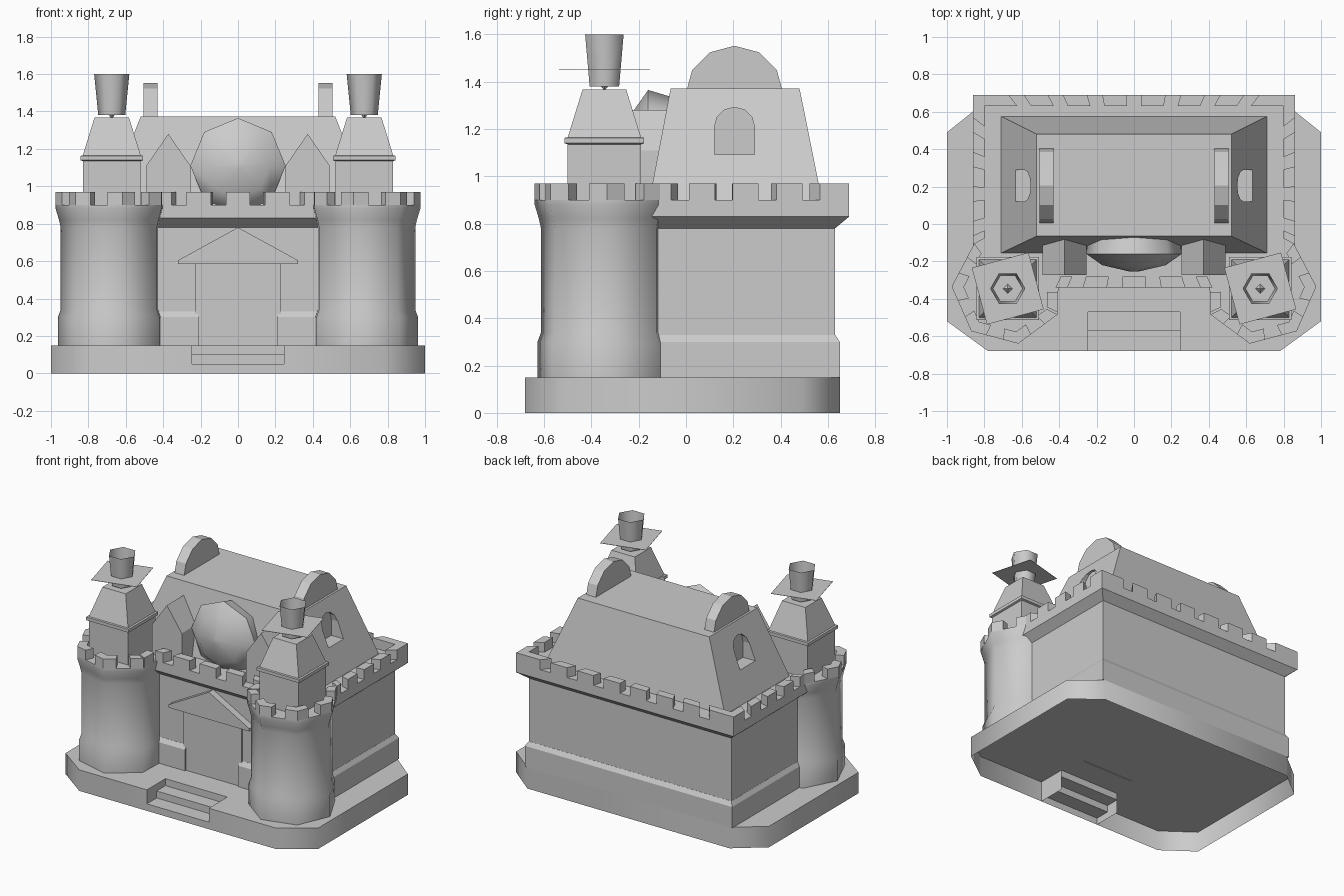
import bpy, bmesh, math
from mathutils import Vector

if "Cube" in bpy.data.objects:
    bpy.data.objects.remove(bpy.data.objects["Cube"])

GREY = (0.6, 0.6, 0.6, 1)
stone = bpy.data.materials.new("grey_stone")
stone.use_nodes = True
stone.diffuse_color = GREY
for node in stone.node_tree.nodes:
    if node.type == 'BSDF_PRINCIPLED':
        node.inputs["Base Color"].default_value = GREY


def finish(name, bm, smooth=0):
    bmesh.ops.recalc_face_normals(bm, faces=bm.faces[:])
    mesh = bpy.data.meshes.new(name)
    bm.to_mesh(mesh)
    bm.free()
    mesh.materials.append(stone)
    obj = bpy.data.objects.new(name, mesh)
    bpy.context.collection.objects.link(obj)
    if smooth:
        bpy.ops.object.select_all(action='DESELECT')
        obj.select_set(True)
        bpy.context.view_layer.objects.active = obj
        bpy.ops.object.shade_smooth_by_angle(angle=math.radians(smooth))
    return obj


def loft(name, rings, top=True, bottom=False, smooth=0):
    """Skin a stack of closed rings of equal length."""
    bm = bmesh.new()
    loops = [[bm.verts.new(p) for p in ring] for ring in rings]
    n = len(loops[0])
    for a, b in zip(loops, loops[1:]):
        for i in range(n):
            j = (i + 1) % n
            bm.faces.new((a[i], a[j], b[j], b[i]))
    if top:
        bm.faces.new(loops[-1])
    if bottom:
        bm.faces.new(loops[0])
    return finish(name, bm, smooth)


def prism(name, pts, axis, a, b):
    """Extrude a 2D outline along x or y."""
    place = (lambda p, t: (t, p[0], p[1])) if axis == 'x' else (lambda p, t: (p[0], t, p[1]))
    return loft(name, [[place(p, t) for p in pts] for t in (a, b)], True, True)


def rect(x, y0, y1, z, grow=0, cx=0):
    return [(cx - x - grow, y0 - grow, z), (cx + x + grow, y0 - grow, z),
            (cx + x + grow, y1 + grow, z), (cx - x - grow, y1 + grow, z)]


def ngon(n, r, z, start=0, cx=0, cy=0, side=1):
    angles = [math.radians(start) + math.tau * i / n for i in range(n)]
    return [(cx + side * r * math.cos(a), cy + r * math.sin(a), z) for a in angles]


def cut(obj, cutter):
    mod = obj.modifiers.new("cut", 'BOOLEAN')
    mod.operation = 'DIFFERENCE'
    mod.solver = 'EXACT'
    mod.object = cutter
    bpy.context.view_layer.update()
    graph = bpy.context.evaluated_depsgraph_get()
    mesh = bpy.data.meshes.new_from_object(obj.evaluated_get(graph))
    obj.modifiers.clear()
    obj.data = mesh
    bpy.data.objects.remove(cutter)


def merlons(name, outer, inner, z0, z1, solids):
    """Raised blocks along each edge, given as fractions of that edge."""
    bm = bmesh.new()
    n = len(outer)
    for i, spans in enumerate(solids):
        j = (i + 1) % n
        o0, o1, i0, i1 = (Vector(p) for p in (outer[i], outer[j], inner[i], inner[j]))
        for s, e in spans:
            quad = [o0.lerp(o1, s), o0.lerp(o1, e), i0.lerp(i1, e), i0.lerp(i1, s)]
            lo = [bm.verts.new((p.x, p.y, z0)) for p in quad]
            hi = [bm.verts.new((p.x, p.y, z1)) for p in quad]
            bm.faces.new(hi)
            for k in range(4):
                m = (k + 1) % 4
                bm.faces.new((lo[k], lo[m], hi[m], hi[k]))
    return finish(name, bm)


def spans(lo, hi, start, length, gaps, width):
    """Solid stretches between gaps, as fractions of an edge."""
    cuts = [lo] + [v for g in gaps for v in (g - width / 2, g + width / 2)] + [hi]
    f = [abs(c - start) / length for c in cuts]
    return list(zip(f[::2], f[1::2]))


# Hollow base slab with a step notch and an opening under the house
half = [(0.245, -0.47), (0.245, -0.68), (0.78, -0.68), (1, -0.52), (1, 0.49), (0.8, 0.65)]
outline = half + [(-x, y) for x, y in reversed(half)]
bm = bmesh.new()
low = [bm.verts.new((x, y, 0)) for x, y in outline]
high = [bm.verts.new((x, y, 0.15)) for x, y in outline]
count = len(outline)
for i in range(count - 1):
    bm.faces.new((low[i], low[i + 1], high[i + 1], high[i]))
rim = [bm.edges.get((high[i], high[(i + 1) % count])) or
       bm.edges.new((high[i], high[(i + 1) % count])) for i in range(count)]
hole = [bm.verts.new(p) for p in rect(0.8, -0.28, 0.63, 0.15)]
rim += [bm.edges.new((hole[i], hole[(i + 1) % 4])) for i in range(4)]
bmesh.ops.triangle_fill(bm, use_beauty=True, edges=rim)
finish("base", bm, 60)

# Entrance steps
bm = bmesh.new()
profile = [(-0.68, 0), (-0.68, 0.05), (-0.57, 0.05), (-0.57, 0.1), (-0.47, 0.1), (-0.47, 0.15)]
rows = [[bm.verts.new((x, y, z)) for x in (-0.245, 0.245)] for y, z in profile]
for a, b in zip(rows, rows[1:]):
    bm.faces.new((a[0], a[1], b[1], b[0]))
finish("steps", bm)

# Main walls with flared cornice and flat deck
W, Y0, Y1 = 0.8, -0.28, 0.63
loft("walls", [rect(W, Y0, Y1, z, g) for z, g in
               ((0.15, 0), (0.78, 0), (0.83, 0.06), (0.9, 0.06))])

# Plinth, interrupted at the door
plinth = loft("plinth", [rect(W, Y0, Y1, z, g) for z, g in
                         ((0.15, 0.02), (0.3, 0.02), (0.33, 0.001))], True, True)
cut(plinth, prism("door_cutter", [(-0.21, 0.1), (0.21, 0.1), (0.21, 0.4), (-0.21, 0.4)],
                  'y', -0.4, -0.275))

# Battlements of the main walls: front, right, back, left
side_gaps = [0.53, 0.345, 0.16, -0.025]
wide, deep = 1.72, 1.03
front = spans(-0.42, 0.42, -0.86, wide, [-0.315, -0.105, 0.105, 0.315], 0.08)
back = spans(-0.86, 0.86, -0.86, wide, [0.21 * k for k in range(-3, 4)], 0.08)
right = spans(-0.11, 0.69, -0.34, deep, side_gaps[::-1], 0.075)
left = spans(0.69, -0.11, 0.69, deep, [], 0.075) if not side_gaps else \
    [(1 - e, 1 - s) for s, e in right]
merlons("wall_battlements", rect(W, Y0, Y1, 0, 0.06), rect(W, Y0, Y1, 0), 0.9, 0.97,
        [front, right, back, left])

# Door panel and pediment
prism("door", [(-0.23, 0.15), (0.23, 0.15), (0.23, 0.6), (-0.23, 0.6)], 'y', -0.289, -0.28)
prism("pediment", [(-0.32, 0.585), (0.32, 0.585), (0.32, 0.605), (0, 0.78), (-0.32, 0.605)],
      'y', -0.33, -0.28)

# Hipped roof with an arched niche in each end
roof = loft("roof", [rect(0.71, -0.155, 0.575, 0.9), rect(0.52, -0.065, 0.48, 1.372)], True, True)
arch = [(0.12, 1.093)] + [(0.205 - 0.085 * math.cos(math.pi * k / 6),
                           1.207 + 0.085 * math.sin(math.pi * k / 6)) for k in range(7)]
arch.append((0.29, 1.093))
for s in (-1, 1):
    cut(roof, prism("niche_cutter", arch, 'x', s * 0.535, s * 0.8))

# Round ridge discs and small gabled dormers
disc = [(0.205 + 0.207 * math.cos(math.tau * k / 12), 1.345 + 0.207 * math.sin(math.tau * k / 12))
        for k in range(12)]
for s, tag in ((-1, "right"), (1, "left")):
    prism("ridge_disc_" + tag, disc, 'x', s * 0.43, s * 0.505)
    c = s * 0.3725
    prism("dormer_" + tag, [(c - 0.118, 0.9), (c + 0.118, 0.9), (c + 0.118, 1.11),
                            (c, 1.28), (c - 0.118, 1.11)], 'y', -0.272, 0.0)

# Bulging eight-sided front dormer
bulge = []
for r, y, dz in ((0.245, -0.06, -0.02), (0.255, -0.16, 0), (0.17, -0.22, 0), (0.02, -0.255, 0)):
    bulge.append([(x, y, 1.11 + dz + z) for x, z, _ in ngon(8, r, 0)])
loft("round_dormer", bulge, True, False, 50)

# Corner towers, each with a turret and a chimney cup
CY = -0.345
for s, tag in ((-1, "right"), (1, "left")):
    cx = s * 0.675

    def ring(r, z):
        return ngon(7, r, z, 2, cx, CY, s)

    loft("tower_" + tag, [ring(r, z) for r, z in
                          ((0.288, 0.15), (0.288, 0.3), (0.273, 0.34), (0.273, 0.78),
                           (0.282, 0.82), (0.3, 0.88), (0.3, 0.9))], smooth=60)
    # angles run from the outer vertex; edges hidden in the house carry no blocks
    pair = [(0, 0.32), (0.68, 1)]
    merlons("tower_battlements_" + tag, ring(0.3, 0), ring(0.235, 0), 0.9, 0.97,
            [pair, [], [], [(0.55, 0.95)], pair, pair, pair])
    loft("turret_" + tag, [rect(h, CY - h, CY + h, z, 0, cx) for h, z in
                           ((0.155, 0.9), (0.155, 1.135), (0.168, 1.14), (0.168, 1.163),
                            (0.155, 1.165), (0.092, 1.368))])
    loft("chimney_cup_" + tag, [ngon(6, 0.072, 1.38, 0, cx, CY), ngon(6, 0.094, 1.6, 0, cx, CY)],
         False, False, 65)
    loft("chimney_spike_" + tag, [ngon(4, r, z, 0, cx, CY) for r, z in
                                  ((0.002, 1.365), (0.052, 1.42), (0.002, 1.48))], True, True)
    loft("chimney_plate_" + tag, [ngon(4, 0.222, z, 60, cx, CY) for z in (1.45, 1.452)], True, True)
